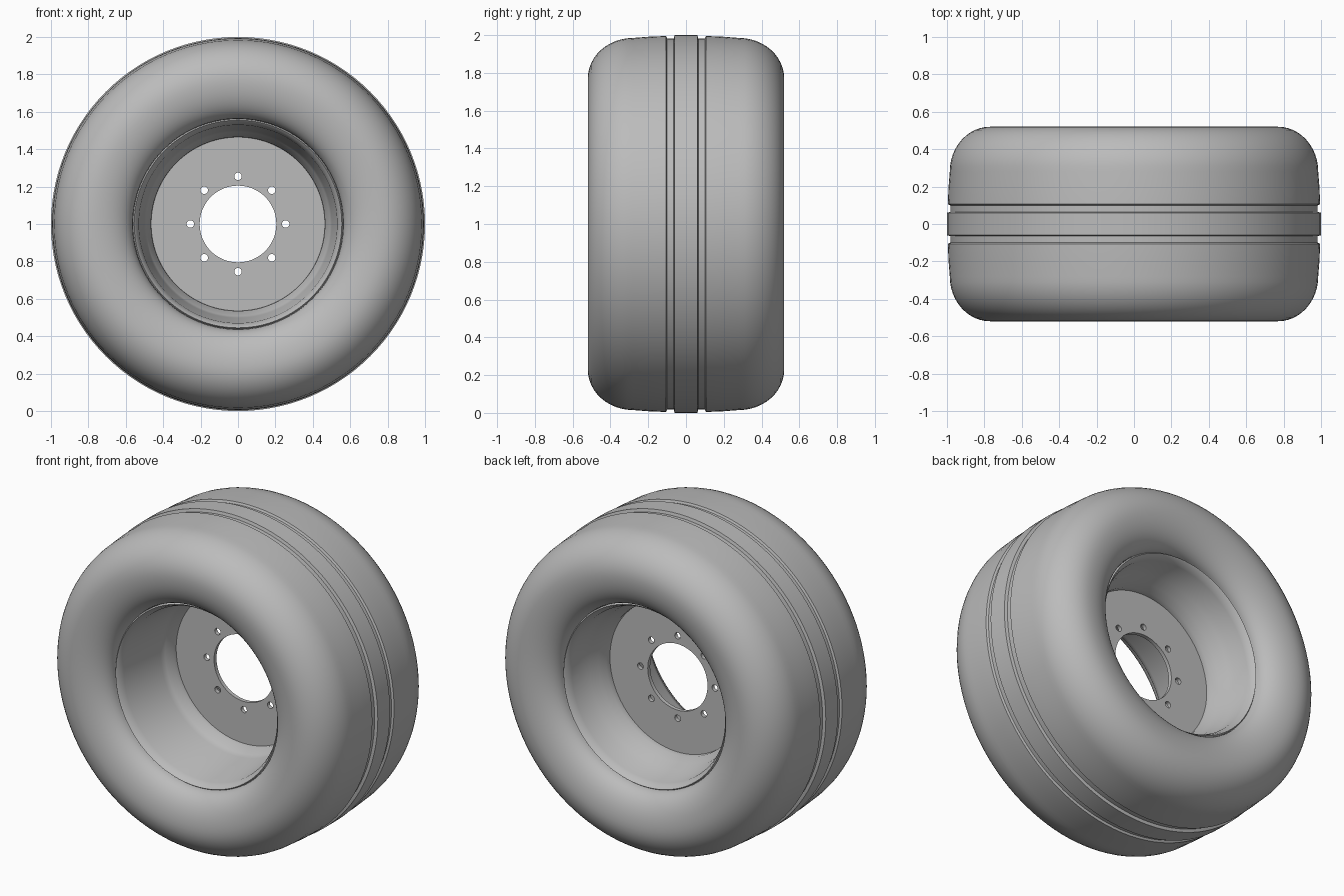
import bpy, bmesh, math
from mathutils import Vector, Matrix

if "Cube" in bpy.data.objects:
    bpy.data.objects.remove(bpy.data.objects["Cube"])

STEPS = 112
AXLE = Vector((0, 0, 1))

grey = bpy.data.materials.new("plain_grey")
grey.use_nodes = True
grey.diffuse_color = (0.5, 0.5, 0.5, 1)
grey.node_tree.nodes["Principled BSDF"].inputs["Base Color"].default_value = (0.5, 0.5, 0.5, 1)


def finish(obj, angle):
    obj.data.materials.clear()
    obj.data.materials.append(grey)
    bpy.ops.object.select_all(action="DESELECT")
    obj.select_set(True)
    bpy.context.view_layer.objects.active = obj
    bpy.ops.object.shade_smooth_by_angle(angle=math.radians(angle))


def lathe(name, profile, angle):
    """Spin a closed (y, radius) profile around the axle."""
    bm = bmesh.new()
    verts = [bm.verts.new((0, y, 1 + r)) for y, r in profile]
    edges = [bm.edges.new((verts[i - 1], verts[i])) for i in range(len(verts))]
    bmesh.ops.spin(bm, geom=verts + edges, cent=AXLE, axis=(0, 1, 0),
                   angle=math.tau, steps=STEPS, use_duplicate=False)
    bmesh.ops.remove_doubles(bm, verts=bm.verts[:], dist=0.0005)
    bmesh.ops.recalc_face_normals(bm, faces=bm.faces[:])
    mesh = bpy.data.meshes.new(name)
    bm.to_mesh(mesh)
    bm.free()
    obj = bpy.data.objects.new(name, mesh)
    bpy.context.collection.objects.link(obj)
    finish(obj, angle)


def arc(cy, cr, ry, rr, start, end, n):
    angles = [math.radians(start + (end - start) * i / n) for i in range(n + 1)]
    return [(cy + ry * math.cos(a), cr + rr * math.sin(a)) for a in angles]


# Tyre: grooved tread, round shoulder and a sidewall rolling in to the rim
half = [(0.06, 1.0), (0.065, 0.982), (0.1, 0.982), (0.106, 0.995), (0.19, 0.992)]
half += arc(0.28, 0.77, 0.24, 0.215, 90, 0, 12)
half += arc(0.39, 0.77, 0.13, 0.207, 0, -90, 12)[1:]
half += [(0.35, 0.555)]
lathe("tyre", half + [(-y, r) for y, r in reversed(half)], 35)

# Rim: thin stepped barrel with a rolled lip at each end
inner = [(-0.395, 0.562), (-0.405, 0.555), (-0.395, 0.545), (-0.36, 0.53),
         (-0.04, 0.502), (-0.01, 0.492), (0.03, 0.465), (0.12, 0.463),
         (0.16, 0.488), (0.23, 0.502), (0.26, 0.522), (0.36, 0.53),
         (0.395, 0.545), (0.405, 0.555), (0.395, 0.562)]
outer = [(0.35, 0.55), (0.25, 0.54), (0.14, 0.5), (0.02, 0.5),
         (-0.05, 0.52), (-0.35, 0.55)]
lathe("rim_barrel", inner + outer, 40)

# Wheel disc: flat plate with a hub hole and a ring of bolt holes
curve = bpy.data.curves.new("wheel_disc", "CURVE")
curve.dimensions = "2D"
curve.fill_mode = "BOTH"
curve.extrude = 0.012


def circle(cx, cy, radius, n):
    spline = curve.splines.new("POLY")
    spline.points.add(n - 1)
    for i, p in enumerate(spline.points):
        a = math.tau * i / n
        p.co = (cx + radius * math.cos(a), cy + radius * math.sin(a), 0, 1)
    spline.use_cyclic_u = True


circle(0, 0, 0.468, STEPS)
circle(0, 0, 0.205, 64)
for k in range(8):
    a = math.tau * k / 8
    circle(0.255 * math.cos(a), 0.255 * math.sin(a), 0.02, 16)

disc = bpy.data.objects.new("wheel_disc", curve)
bpy.context.collection.objects.link(disc)
bpy.ops.object.select_all(action="DESELECT")
disc.select_set(True)
bpy.context.view_layer.objects.active = disc
bpy.ops.object.convert(target="MESH")
disc = bpy.context.view_layer.objects.active
disc.data.transform(Matrix.Translation((0, 0.07, 1)) @ Matrix.Rotation(math.pi / 2, 4, "X"))
finish(disc, 30)
